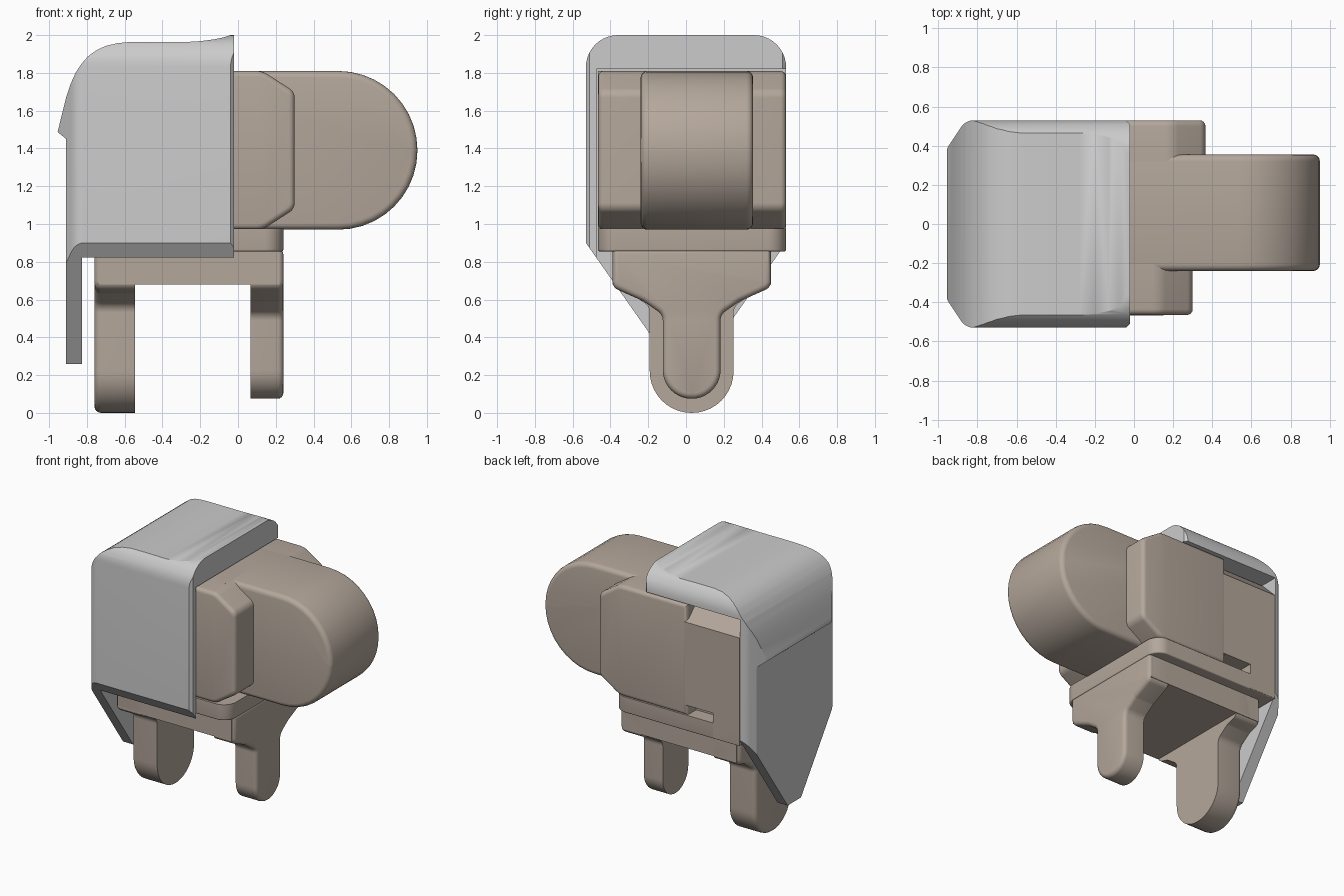
import bpy, bmesh, math
from mathutils import Vector

if "Cube" in bpy.data.objects:
    bpy.data.objects.remove(bpy.data.objects["Cube"])

brown = bpy.data.materials.new("warm_grey")
brown.diffuse_color = (0.46, 0.39, 0.33, 1)
brown.use_nodes = True
brown.node_tree.nodes["Principled BSDF"].inputs["Base Color"].default_value = brown.diffuse_color


def fillet(points, n=10):
    """Round the corners of a polygon given as (u, v) or (u, v, radius)."""
    out = []
    for i, q in enumerate(points):
        p = Vector(q[:2])
        r = q[2] if len(q) > 2 else 0
        if r == 0:
            out.append(p)
            continue
        a = (Vector(points[i - 1][:2]) - p).normalized()
        b = (Vector(points[(i + 1) % len(points)][:2]) - p).normalized()
        half = a.angle(b) / 2
        c = p + (a + b).normalized() * (r / math.sin(half))
        s = p + a * (r / math.tan(half)) - c
        e = p + b * (r / math.tan(half)) - c
        sweep = math.atan2(s.x * e.y - s.y * e.x, s.dot(e))
        for k in range(n + 1):
            t = sweep * k / n
            out.append(c + Vector((s.x * math.cos(t) - s.y * math.sin(t),
                                   s.x * math.sin(t) + s.y * math.cos(t))))
    return out


def prism(name, points, axis, lo, hi, bev_lo=0, bev_hi=0, mat=brown):
    """Extrude a profile along an axis and round the rim of either end."""
    place = {"x": lambda p, d: (d, p.x, p.y),
             "y": lambda p, d: (p.x, d, p.y),
             "z": lambda p, d: (p.x, p.y, d)}[axis]
    pts = fillet(points)
    bm = bmesh.new()
    ends = [[bm.verts.new(place(p, d)) for p in pts] for d in (lo, hi)]
    caps = [bm.faces.new(e) for e in ends]
    for i in range(len(pts)):
        bm.faces.new((ends[0][i - 1], ends[0][i], ends[1][i], ends[1][i - 1]))
    bmesh.ops.recalc_face_normals(bm, faces=bm.faces)
    rims = [(list(c.edges), w) for c, w in zip(caps, (bev_lo, bev_hi)) if w]
    for edges, w in rims:
        bmesh.ops.bevel(bm, geom=edges, offset=w, offset_type='OFFSET',
                        segments=4, profile=0.5, affect='EDGES')
    mesh = bpy.data.meshes.new(name)
    bm.to_mesh(mesh)
    bm.free()
    ob = bpy.data.objects.new(name, mesh)
    bpy.context.collection.objects.link(ob)
    if mat:
        mesh.materials.append(mat)
    return ob


def combine(ob, tool, operation):
    m = ob.modifiers.new("bool", 'BOOLEAN')
    m.object, m.operation, m.solver = tool, operation, 'EXACT'
    bpy.context.view_layer.objects.active = ob
    bpy.ops.object.modifier_apply(modifier=m.name)
    bpy.data.objects.remove(tool)


# Armour shell: side profile trimmed by end and plan outlines, then hollowed
shell = prism("armour_shell", [
    (-0.91, 0.26), (-0.02, 0.26), (-0.02, 2.0), (-0.04, 2.0), (-0.08, 1.987),
    (-0.13, 1.977), (-0.2, 1.968), (-0.28, 1.963), (-0.42, 1.964),
    (-0.57, 1.964), (-0.64, 1.957), (-0.7, 1.943), (-0.75, 1.92),
    (-0.795, 1.887), (-0.83, 1.847), (-0.86, 1.8), (-0.885, 1.745),
    (-0.91, 1.67), (-0.93, 1.59), (-0.955, 1.487), (-0.91, 1.45)],
    "y", -0.6, 0.6, mat=None)
combine(shell, prism("end_cut", [
    (-0.08, 0.2), (0.08, 0.2), (0.08, 0.26), (0.53, 0.9), (0.53, 2.0, 0.17),
    (-0.53, 2.0, 0.17), (-0.53, 0.9), (-0.08, 0.26)], "x", -1.2, 0.2, mat=None), 'INTERSECT')
combine(shell, prism("plan_cut", [
    (-0.96, -0.38, 0.08), (-0.86, -0.53, 0.08), (-0.04, -0.53), (-0.02, -0.51),
    (-0.02, 0.51), (-0.04, 0.53), (-0.86, 0.53, 0.08), (-0.96, 0.38, 0.08)],
    "z", 0, 2.2, mat=None), 'INTERSECT')
combine(shell, prism("hollow", [
    (-0.825, -0.475), (0.3, -0.475), (0.3, 0.8), (-0.825, 0.8)],
    "z", -0.2, 1.82, mat=None), 'DIFFERENCE')

# Rounded arm between the two cheeks
prism("arm", [(-0.6, 0.97), (0.95, 0.97, 0.419), (0.95, 1.81, 0.419), (-0.6, 1.81)],
      "y", -0.24, 0.355, 0.035, 0.035)


def cheek(name, left, right, y0, y1, b0, b1):
    prism(name, [(left, 0.97), (right - 0.17, 0.97, 0.12), (right, 1.08, 0.06),
                 (right, 1.7, 0.06), (right - 0.17, 1.81, 0.12), (left, 1.81)],
          "y", y0, y1, b0, b1)


cheek("front_cheek", -0.82, 0.30, -0.465, -0.15, 0.03, 0)
cheek("back_cheek", -0.38, 0.365, 0.25, 0.53, 0, 0.03)

# Housing core under the shell, with the notch on its back
prism("housing_core", [(-0.44, 0.97), (0.42, 0.97), (0.42, 1.05), (0.53, 1.05),
                       (0.53, 1.68), (0.40, 1.81), (-0.44, 1.81)], "x", -0.61, -0.36)
prism("housing_end", [(-0.465, 0.86), (0.53, 0.86), (0.53, 1.68), (0.40, 1.81),
                      (-0.465, 1.81)], "x", -0.822, -0.6)
prism("housing_middle", [(-0.3, 0.97), (0.4, 0.97), (0.4, 1.81), (-0.3, 1.81)],
      "x", -0.6, 0.1)

# Base plate and the block under it
prism("base_plate", [(-0.822, -0.467), (0.24, -0.467, 0.1), (0.24, 0.53, 0.1),
                     (-0.822, 0.53)], "z", 0.855, 0.975, 0.01, 0)
prism("base_block", [(-0.74, -0.39), (0.22, -0.39), (0.22, 0.45), (-0.74, 0.45)],
      "z", 0.68, 0.86)


# Two legs that flare out into the base block
def leg(name, x0, x1, b0, b1, half, bottom, neck):
    c = 0.03
    side = [(0.42, 0.87), (0.42, 0.665, 0.05), (half + 0.1, neck + 0.07, 0.05),
            (half, neck, 0.06), (half, bottom, half * 0.995)]
    pts = [(c + p[0],) + p[1:] for p in side]
    pts += [(c - p[0],) + p[1:] for p in reversed(side)]
    prism(name, pts, "x", x0, x1, b0, b1)


leg("left_leg", -0.76, -0.545, 0.035, 0, 0.222, 0.003, 0.565)
leg("right_leg", 0.067, 0.24, 0, 0.03, 0.153, 0.075, 0.52)

# Stand the model exactly on the ground and shade it
bpy.ops.object.select_all(action='SELECT')
for ob in bpy.data.objects:
    ob.location.z -= 0.003 if ob.name == "left_leg" else 0
bpy.context.view_layer.objects.active = shell
bpy.ops.object.shade_smooth_by_angle(angle=math.radians(32))
